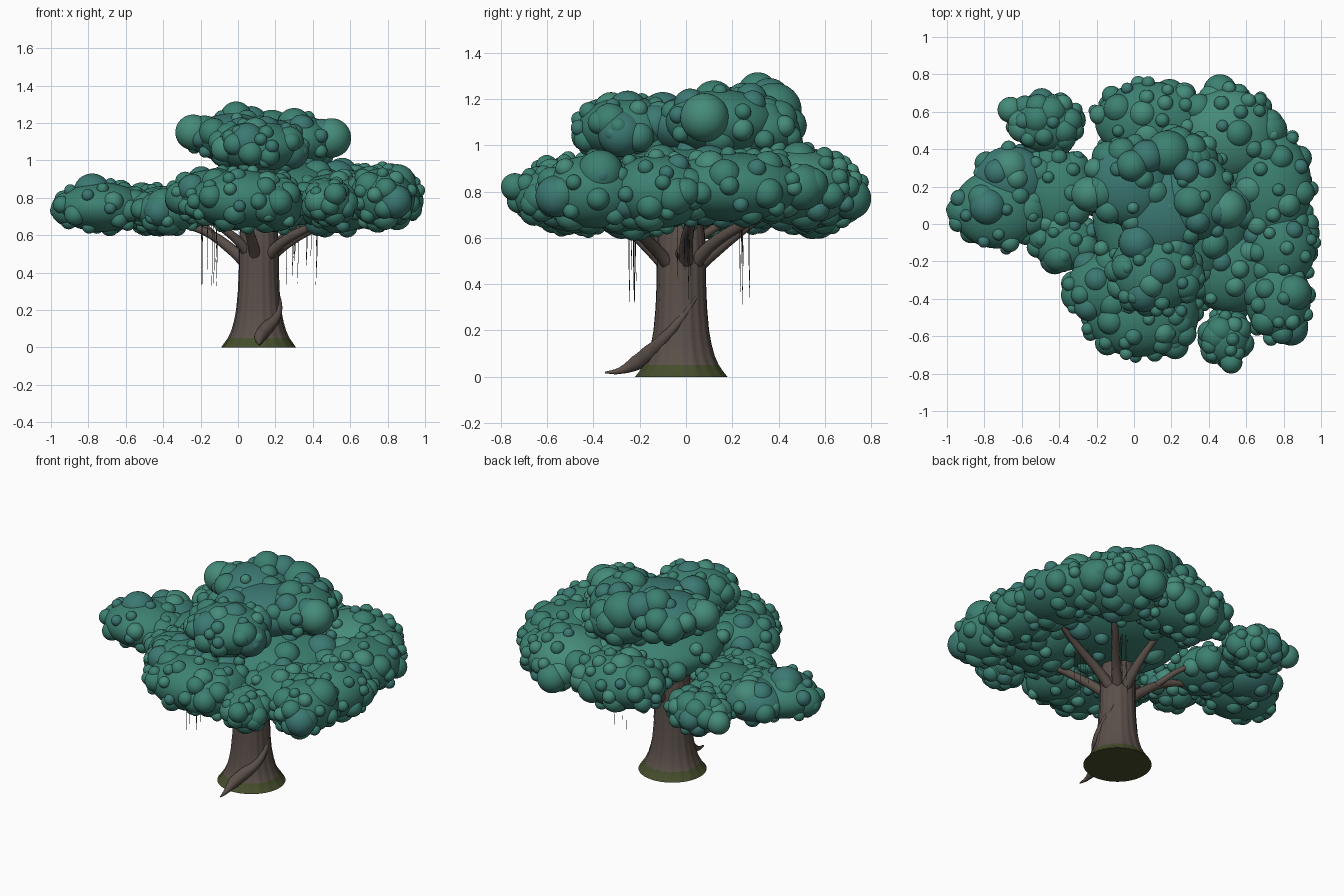
import bpy, bmesh, math, random
from mathutils import Vector, Matrix

random.seed(7)


def material(name, rgb):
    m = bpy.data.materials.new(name)
    m.diffuse_color = (*rgb, 1)
    return m


BARK = material("bark", (0.105, 0.08, 0.068))
MOSS = material("moss", (0.06, 0.075, 0.025))
LEAVES = [material("leaf_mid", (0.045, 0.215, 0.165)),
          material("leaf_light", (0.06, 0.26, 0.195)),
          material("leaf_blue", (0.045, 0.19, 0.17))]
VINE = material("vine", (0.05, 0.06, 0.045))


def add_mesh(name, bm, mats):
    me = bpy.data.meshes.new(name)
    bm.normal_update()
    bm.to_mesh(me)
    bm.free()
    for m in mats:
        me.materials.append(m)
    ob = bpy.data.objects.new(name, me)
    bpy.context.collection.objects.link(ob)
    return ob


def tube(name, paths, mat, sides=3):
    """Tapered smooth tubes; each path is a list of (x, y, z, radius)."""
    cu = bpy.data.curves.new(name, 'CURVE')
    cu.dimensions = '3D'
    cu.bevel_depth = 1.0
    cu.bevel_resolution = sides
    cu.use_fill_caps = True
    cu.resolution_u = 6
    for path in paths:
        sp = cu.splines.new('BEZIER')
        sp.bezier_points.add(len(path) - 1)
        for bp, (x, y, z, r) in zip(sp.bezier_points, path):
            bp.co = (x, y, z)
            bp.radius = r
            bp.handle_left_type = bp.handle_right_type = 'AUTO'
    tmp = bpy.data.objects.new(name + "_curve", cu)
    bpy.context.collection.objects.link(tmp)
    bpy.context.view_layer.update()
    me = bpy.data.meshes.new_from_object(tmp.evaluated_get(bpy.context.evaluated_depsgraph_get()))
    bpy.data.objects.remove(tmp)
    me.materials.clear()
    me.materials.append(mat)
    for p in me.polygons:
        p.use_smooth = True
    ob = bpy.data.objects.new(name, me)
    bpy.context.collection.objects.link(ob)
    return ob


# Trunk: flared, fluted column with a mossy foot
TX, TY = 0.11, -0.02
profile = [(0, .2), (.02, .183), (.05, .162), (.09, .144), (.14, .13), (.2, .119), (.3, .11),
           (.42, .105), (.54, .105), (.62, .1), (.72, .08), (.8, .05)]
N = 72
bm = bmesh.new()
rings = []
for z, r in profile:
    ring = []
    for i in range(N):
        a = 2 * math.pi * i / N
        k = 0 if z == 0 else 1
        rr = r * (1 + k * (0.018 * math.cos(18 * a) + 0.012 * math.sin(7 * a + 3 * z)))
        ring.append(bm.verts.new((TX + rr * math.cos(a), TY + rr * math.sin(a), z)))
    rings.append(ring)
for k in range(len(rings) - 1):
    for i in range(N):
        j = (i + 1) % N
        f = bm.faces.new((rings[k][i], rings[k][j], rings[k + 1][j], rings[k + 1][i]))
        f.smooth = True
        f.material_index = 1 if k < 2 else 0
bm.faces.new(rings[0][::-1]).material_index = 1
bm.faces.new(rings[-1])
add_mesh("trunk", bm, [BARK, MOSS])

# Root climbing round the right side of the trunk
tube("climbing_root", [[(.12, -.35, .018, .004), (.115, -.29, .025, .014), (.12, -.215, .06, .034),
                        (.155, -.155, .105, .036), (.2, -.105, .155, .026), (.217, -.05, .215, .02),
                        (.21, 0, .28, .014), (.195, .045, .345, .005)]], BARK)

# Branches from the trunk into the foliage
branches = [
    [(.07, 0, .42, .035), (-.03, .02, .52, .03), (-.2, .06, .63, .022), (-.45, .1, .68, .016), (-.7, .1, .73, .008)],
    [(-.12, .04, .59, .02), (-.22, .2, .68, .016), (-.45, .5, .72, .008)],
    [(.15, 0, .46, .035), (.25, .0, .55, .03), (.45, .02, .66, .022), (.75, .1, .8, .01)],
    [(.14, -.05, .46, .033), (.22, -.13, .55, .028), (.42, -.25, .66, .02), (.75, -.4, .8, .01)],
    [(.1, -.06, .45, .033), (.08, -.15, .55, .03), (.05, -.28, .66, .02), (.05, -.5, .78, .01)],
    [(.11, .02, .45, .033), (.12, .12, .54, .03), (.12, .28, .66, .02), (.1, .5, .8, .01)],
    [(.14, .02, .47, .033), (.23, .11, .57, .027), (.38, .28, .68, .02), (.55, .45, .82, .01)],
    [(.08, -.04, .46, .03), (0, -.1, .57, .025), (-.15, -.15, .68, .015)],
    [(.1, 0, .6, .08), (.1, .02, .85, .06), (.1, .05, 1.05, .03)],
]
for n, path in enumerate(branches):
    tube(f"branch_{n + 1}", [path], BARK)
tube("branch_stub", [[(.17, -.02, .52, .028), (.215, -.02, .535, .026), (.235, -.02, .545, .02)]], BARK)

# Foliage: each cluster is an ellipsoid core studded with small balls
# (centre x, y, z, radii x, y, z, ball count)
clusters = [
    (-.73, .08, .75, .27, .24, .15, 30),
    (-.66, .24, .75, .22, .2, .14, 16),
    (-.47, .54, .74, .21, .18, .14, 36),
    (-.4, .17, .74, .21, .25, .14, 28),
    (-.37, -.1, .73, .2, .17, .13, 30),
    (.09, .55, .8, .34, .24, .18, 50),
    (.5, .48, .82, .3, .28, .19, 46),
    (.73, .2, .82, .25, .34, .17, 46),
    (.78, -.12, .8, .22, .25, .18, 36),
    (.77, -.4, .8, .2, .25, .18, 34),
    (.52, -.24, .77, .27, .27, .18, 36),
    (.02, -.5, .79, .31, .24, .18, 46),
    (-.13, -.34, .81, .26, .22, .16, 28),
    (.2, -.45, .77, .17, .27, .17, 22),
    (.49, -.61, .78, .15, .16, .13, 26),
    (.2, .05, .83, .48, .46, .2, 40),
    (-.03, .22, 1.12, .25, .26, .15, 26),
    (.33, .15, 1.1, .22, .27, .16, 26),
    (.11, -.25, 1.07, .27, .25, .16, 46),
    (.24, .34, 1.06, .24, .18, .15, 20),
    (.16, .08, 1.08, .28, .3, .16, 6),
]
# Single larger puffs that shape the outline (x, y, z, radius)
puffs = [
    (-.91, .07, .74, .09), (-.78, .09, .83, .1), (-.66, .3, .79, .1), (-.66, .61, .74, .07),
    (-.56, .08, .76, .1), (-.4, -.17, .76, .09), (.46, .71, .77, .09), (.56, .7, .82, .05),
    (.85, -.37, .88, .1), (.84, -.56, .78, .09), (.93, .0, .8, .06), (.72, .5, .82, .1),
    (.52, -.74, .82, .06), (.44, -.6, .82, .08), (-.3, -.38, .8, .09), (-.02, -.42, .86, .1),
    (-.18, .17, 1.14, .1), (-.24, .16, 1.15, .095), (-.01, .31, 1.23, .085), (.07, .36, 1.2, .09),
    (.5, .08, 1.12, .105), (.3, .12, 1.19, .09), (.02, -.1, 1.13, .1), (.05, -.37, 1.1, .1),
    (.18, .38, 1.15, .12), (.28, -.28, 1.05, .1), (.28, .28, 1.2, .07), (.53, .1, .9, .1),
]


def ball(bm, c, radii, sub):
    m = Matrix.Translation(c) @ Matrix.Diagonal((*radii, 1))
    mat = random.choice((0, 0, 0, 1, 2))
    res = bmesh.ops.create_icosphere(bm, subdivisions=sub, radius=1, matrix=m)
    for f in {f for v in res["verts"] for f in v.link_faces}:
        f.smooth = True
        f.material_index = mat


golden = math.pi * (3 - math.sqrt(5))
for n, (x, y, z, rx, ry, rz, count) in enumerate(clusters):
    bm = bmesh.new()
    ball(bm, Vector((x, y, z)), (rx * .88, ry * .88, rz * .88), 4)
    for i in range(count):
        h = 1 - 2 * (i + .5) / count + random.uniform(-.06, .06)
        h = max(-.98, min(.98, h))
        a = i * golden + random.uniform(-.35, .35)
        w = math.sqrt(1 - h * h)
        rb = .032 + .055 * random.random() ** 1.8
        c = Vector((x + (rx - rb) * w * math.cos(a), y + (ry - rb) * w * math.sin(a), z + (rz - rb) * h))
        c += Vector((w * math.cos(a), w * math.sin(a), h)) * .008
        ball(bm, c, (rb, rb, rb), 3)
    add_mesh(f"foliage_cluster_{n + 1}", bm, LEAVES)

bm = bmesh.new()
for x, y, z, r in puffs:
    ball(bm, Vector((x, y, z)), (r, r, r), 4 if r > .08 else 3)
add_mesh("foliage_puffs", bm, LEAVES)

# Thin hanging vines under the canopy
strands = []
for cx, cy, count in ((-.16, -.24, 7), (.28, .25, 6), (.4, -.01, 5)):
    for _ in range(count):
        x, y = cx + random.uniform(-.045, .045), cy + random.uniform(-.03, .03)
        low = random.uniform(.31, .5)
        strands.append([(x, y, .68, .0018), (x + .004, y, (.68 + low) / 2, .0016), (x, y + .003, low, .001)])
tube("hanging_vines", strands, VINE, 0)
